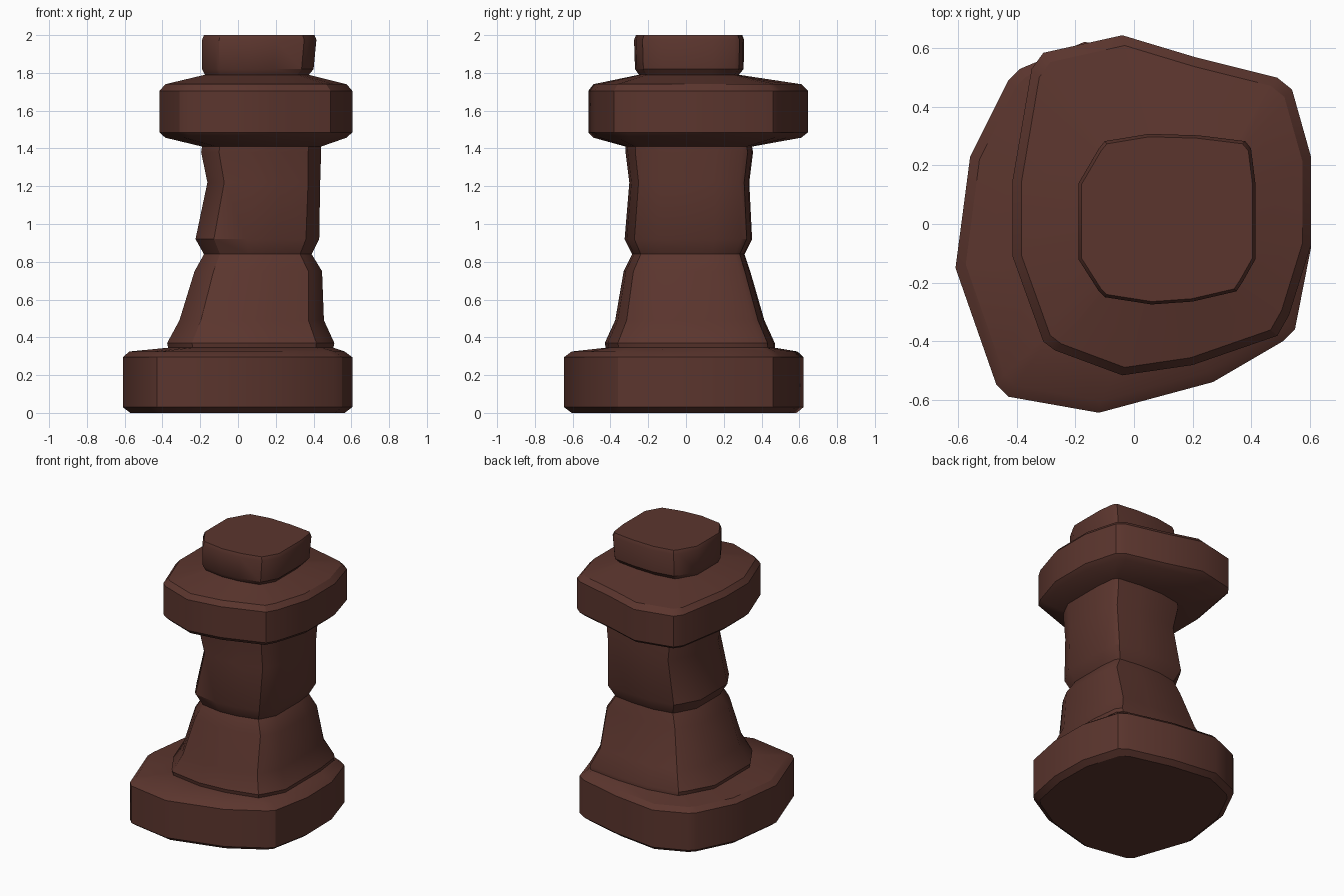
import bpy, bmesh, math

if "Cube" in bpy.data.objects:
    bpy.data.objects.remove(bpy.data.objects["Cube"])

mat = bpy.data.materials.new("dark_reddish_brown")
mat.diffuse_color = (0.105, 0.036, 0.027, 1)
mat.use_nodes = True
mat.node_tree.nodes["Principled BSDF"].inputs["Base Color"].default_value = mat.diffuse_color

# Footprints seen from above, clockwise from the left, corners chamfered
BASE = [(-.61, -.15), (-.56, .23), (-.43, .49), (-.39, .53), (-.17, .622), (.15, .58),
        (.46, .50), (.52, .46), (.60, .20), (.605, -.08), (.55, -.36), (.51, -.40),
        (.27, -.54), (-.12, -.645), (-.43, -.59), (-.47, -.55)]
COLLAR = [(-.415, -.11), (-.415, .15), (-.35, .53), (-.31, .585), (-.04, .645), (.21, .57),
          (.49, .50), (.54, .46), (.605, .23), (.605, -.07), (.53, -.31), (.49, -.38),
          (.20, -.48), (-.04, -.515), (-.27, -.43), (-.31, -.40)]
STEM = [(-.19, -.12), (-.19, .14), (-.12, .26), (-.10, .285), (.05, .31), (.22, .305),
        (.38, .285), (.40, .26), (.415, .14), (.415, -.12), (.37, -.20), (.35, -.23),
        (.20, -.265), (.06, -.275), (-.10, -.25), (-.12, -.23)]


def fit(shape, x0, x1, y0, y1):
    """Stretch a footprint to the given bounds."""
    xs, ys = [p[0] for p in shape], [p[1] for p in shape]
    fx = (x1 - x0) / (max(xs) - min(xs))
    fy = (y1 - y0) / (max(ys) - min(ys))
    return [(x0 + (x - min(xs)) * fx, y0 + (y - min(ys)) * fy) for x, y in shape]


def loft(name, levels, cap_bottom=False, cap_top=False):
    """levels: (z, shape, x0, x1, y0, y1)"""
    bm = bmesh.new()
    rings = [[bm.verts.new((x, y, z)) for x, y in fit(s, *b)] for z, s, *b in levels]
    n = len(rings[0])
    for a, b in zip(rings, rings[1:]):
        for i in range(n):
            j = (i + 1) % n
            bm.faces.new((a[i], b[i], b[j], a[j]))
    if cap_bottom:
        bm.faces.new(rings[0])
    if cap_top:
        bm.faces.new(rings[-1][::-1])
    me = bpy.data.meshes.new(name)
    bm.to_mesh(me)
    bm.free()
    me.materials.append(mat)
    ob = bpy.data.objects.new(name, me)
    bpy.context.collection.objects.link(ob)
    bpy.ops.object.select_all(action='DESELECT')
    ob.select_set(True)
    bpy.context.view_layer.objects.active = ob
    bpy.ops.object.shade_smooth_by_angle(angle=math.radians(32))


# Level bounds shared by neighbouring parts
foot = (.345, STEM, -.37, .505, -.425, .47)
waist = (.84, STEM, -.18, .39, -.285, .31)
throat = (1.41, STEM, -.19, .44, -.32, .35)
neck = (1.79, STEM, -.175, .375, -.25, .28)

# Wide foot slab
loft("base", [(0, BASE, -.57, .565, -.605, .585), (.03, BASE, -.61, .605, -.645, .622),
              (.295, BASE, -.61, .605, -.645, .622), (.325, BASE, -.575, .565, -.605, .59),
              foot], cap_bottom=True)
# Flared lower stem
loft("lower_stem", [foot, (.37, STEM, -.375, .51, -.43, .47), (.49, STEM, -.31, .455, -.375, .415),
                    (.75, STEM, -.23, .445, -.33, .34), waist])
# Upper stem
loft("upper_stem", [waist, (.92, STEM, -.225, .43, -.325, .35), (1.22, STEM, -.162, .435, -.30, .335),
                    (1.38, STEM, -.195, .44, -.32, .355), throat])
# Overhanging collar
loft("collar", [throat, (1.457, COLLAR, -.385, .575, -.49, .61), (1.485, COLLAR, -.415, .605, -.517, .645),
                (1.705, COLLAR, -.415, .605, -.517, .645), (1.74, COLLAR, -.385, .575, -.49, .61), neck])
# Crown block
loft("crown", [neck, (1.82, STEM, -.19, .40, -.27, .305), (1.975, STEM, -.19, .415, -.275, .308),
               (2.0, STEM, -.18, .405, -.265, .298)], cap_top=True)
